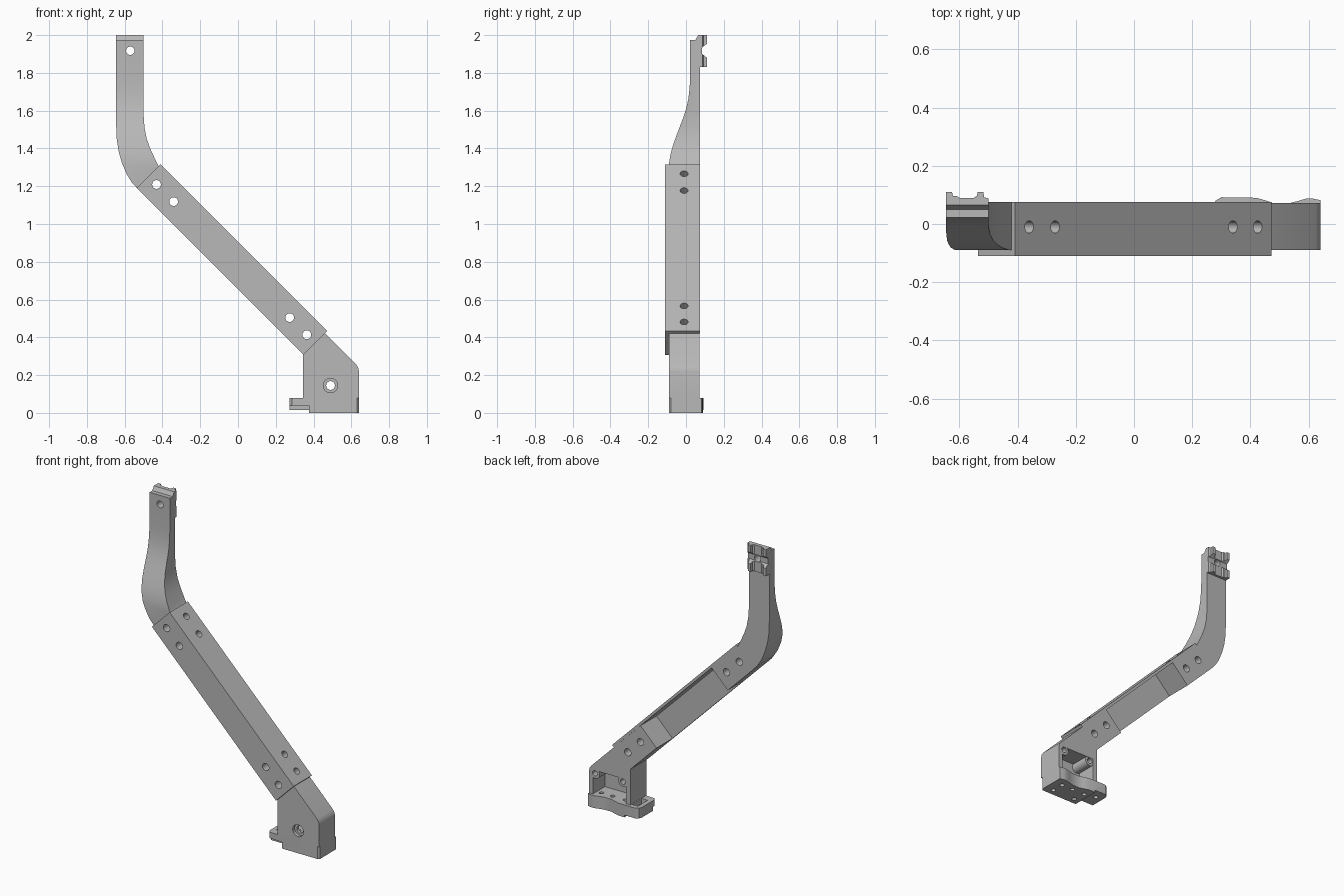
import bpy, bmesh, math
from mathutils import Vector, Matrix

cube = bpy.data.objects.get("Cube")
if cube:
    bpy.data.objects.remove(cube)

grey = bpy.data.materials.new("light grey")
grey.use_nodes = True
colour = (0.48, 0.48, 0.48, 1)
grey.diffuse_color = colour
grey.node_tree.nodes["Principled BSDF"].inputs["Base Color"].default_value = colour

R = math.sqrt(0.5)
# Mappings from profile coordinates (a, b) and depth d to the model's space
FRONT = lambda a, b, d: (a, d, b)
SIDE = lambda a, b, d: (d, a, b)
PLAN = lambda a, b, d: (a, b, d)
BEAM = lambda t, y, s: ((s + t) * R, y, (t - s) * R)


def finish(bm, name):
    bmesh.ops.recalc_face_normals(bm, faces=bm.faces)
    mesh = bpy.data.meshes.new(name)
    bm.to_mesh(mesh)
    bm.free()
    mesh.materials.append(grey)
    ob = bpy.data.objects.new(name, mesh)
    bpy.context.collection.objects.link(ob)
    return ob


def prism(name, pts, frame, lo, hi):
    bm = bmesh.new()
    rings = [[bm.verts.new(frame(a, b, d)) for a, b in pts] for d in (lo, hi)]
    bm.faces.new(rings[0])
    bm.faces.new(rings[1])
    n = len(pts)
    for i in range(n):
        j = (i + 1) % n
        bm.faces.new((rings[0][i], rings[0][j], rings[1][j], rings[1][i]))
    return finish(bm, name)


def box(name, x, y, z):
    return prism(name, [(x[0], y[0]), (x[1], y[0]), (x[1], y[1]), (x[0], y[1])], PLAN, *z)


def rod(name, p, q, r):
    p, q = Vector(p), Vector(q)
    turn = (q - p).to_track_quat('Z', 'Y').to_matrix().to_4x4()
    bm = bmesh.new()
    bmesh.ops.create_cone(bm, cap_ends=True, segments=28, radius1=r, radius2=r,
                          depth=(q - p).length,
                          matrix=Matrix.Translation((p + q) / 2) @ turn)
    return finish(bm, name)


def combine(ob, others, how='DIFFERENCE'):
    # Apply the booleans one by one and remove the helpers
    for other in others:
        mod = ob.modifiers.new("cut", 'BOOLEAN')
        mod.operation, mod.object, mod.solver = how, other, 'EXACT'
        other.hide_render = True
        bpy.context.view_layer.update()
        graph = bpy.context.evaluated_depsgraph_get()
        mesh = bpy.data.meshes.new_from_object(ob.evaluated_get(graph))
        ob.modifiers.clear()
        ob.data = mesh
        bpy.data.objects.remove(other)


def bolt_holes():
    # Crossing bolt holes at both ends of the beam
    tools = []
    for s in (-1.16, -1.032, -0.163, -0.035):
        tools.append(rod("hole", BEAM(0.55, -0.3, s), BEAM(0.55, 0.3, s), 0.023))
    for s in (-1.15, -1.024, -0.16, -0.04):
        tools.append(rod("hole", BEAM(0.56, -0.01, s), BEAM(0.8, -0.01, s), 0.021))
    return tools


# Diagonal angle-section beam
T0, T1, T2 = 0.463, 0.624, 0.641
beam = prism("angle_beam", [(T0, -0.11), (T2, -0.11), (T2, 0.075), (T1, 0.075),
                            (T1, -0.09), (T0, -0.09)], BEAM, -1.22, 0.028)
combine(beam, bolt_holes())


def corner(t, s):
    x, _, z = BEAM(t, 0, s)
    return x, z


# Upper arm: front outline trimmed by the side profile
outline = [(-0.645, 2), (-0.645, 1.52), (-0.642, 1.45), (-0.632, 1.385), (-0.615, 1.325),
           (-0.59, 1.265), (-0.562, 1.22), corner(T0, -1.21), corner(T0, -0.957),
           corner(T1, -0.957), corner(T1, -1.215), (-0.442, 1.35), (-0.465, 1.4),
           (-0.483, 1.45), (-0.495, 1.51), (-0.5, 1.58), (-0.5, 2)]
arm = prism("upper_arm", outline, FRONT, -0.09, 0.075)
profile = [(0.2, 0.8), (-0.09, 0.8), (-0.09, 1.32), (-0.082, 1.37), (-0.068, 1.42),
           (-0.05, 1.47), (-0.031, 1.52), (-0.014, 1.565), (0.002, 1.615), (0.013, 1.665),
           (0.019, 1.72), (0.022, 1.78), (0.022, 1.975), (0.05, 1.975), (0.065, 2), (0.2, 2)]
combine(arm, [prism("trim", profile, SIDE, -1, 1)], 'INTERSECT')
combine(arm, bolt_holes() + [rod("hole", (-0.57, -0.2, 1.917), (-0.57, 0.3, 1.917), 0.022)])

# Ribbed clip on the back of the arm's top end
ribs = [(-0.645, 0.07), (-0.5, 0.07), (-0.5, 0.088), (-0.515, 0.092), (-0.517, 0.11),
        (-0.537, 0.11), (-0.54, 0.097), (-0.55, 0.09), (-0.6, 0.09), (-0.61, 0.097),
        (-0.622, 0.097), (-0.625, 0.11), (-0.645, 0.11)]
clip = prism("top_clip", ribs, PLAN, 1.83, 2)
groove = [(0.12, 1.875), (0.105, 1.885), (0.086, 1.9), (0.086, 1.935), (0.105, 1.95), (0.12, 1.96)]
combine(clip, [prism("groove", groove, SIDE, -1, 1),
               rod("hole", (-0.57, -0.2, 1.917), (-0.57, 0.3, 1.917), 0.022)])

# Lower bracket, hollow at the back
foot = prism("lower_bracket", [corner(T0, -0.238), (0.345, 0.31), (0.345, 0.08), (0.64, 0.08),
                               (0.64, 0.22), (0.636, 0.24), (0.625, 0.257),
                               corner(T1, 0.02), corner(T1, -0.238)], FRONT, -0.09, 0.072)
combine(foot, bolt_holes() + [box("cavity", (0.378, 0.612), (-0.05, 0.2), (0.07, 0.235))])
bosses = [rod("boss", (x, -0.06, 0.215), (x, 0.07, 0.215), 0.033) for x in (0.4, 0.598)]
combine(foot, bosses, 'UNION')
combine(foot, [rod("hole", (x, 0.0, 0.215), (x, 0.2, 0.215), 0.017) for x in (0.4, 0.598)]
        + [rod("hole", (0.49, -0.2, 0.145), (0.49, 0, 0.145), 0.023),
           rod("hole", (0.49, -0.2, 0.145), (0.49, -0.07, 0.145), 0.038)])

# Base plate with a wavy back edge and a side tongue
plan = [(0.375, -0.09), (0.63, -0.09), (0.64, -0.08), (0.64, 0.082), (0.61, 0.088),
        (0.59, 0.087), (0.56, 0.078), (0.53, 0.071), (0.48, 0.071), (0.455, 0.08),
        (0.42, 0.09), (0.3, 0.092), (0.28, 0.08), (0.272, 0.06), (0.272, -0.07),
        (0.285, -0.085)]
base = prism("base_plate", plan, PLAN, 0, 0.08)
combine(base, [box("step", (0.2, 0.375), (-0.2, 0.2), (-0.1, 0.014)),
               box("front_step", (0.2, 0.375), (-0.2, -0.055), (-0.1, 0.04)),
               box("pocket", (0.3, 0.344), (-0.04, 0.06), (0.045, 0.2))]
        + [rod("hole", (x, y, -0.1), (x, y, 0.2), 0.014)
           for x in (0.32, 0.41, 0.5, 0.58) for y in (0.03,)]
        + [rod("hole", (x, -0.05, -0.1), (x, -0.05, 0.03), 0.014) for x in (0.42, 0.58)])

# Smooth curved faces, sharp edges kept
for ob in bpy.context.view_layer.objects:
    ob.select_set(ob in (beam, arm, clip, foot, base))
bpy.context.view_layer.objects.active = arm
bpy.ops.object.shade_smooth_by_angle(angle=math.radians(25))
